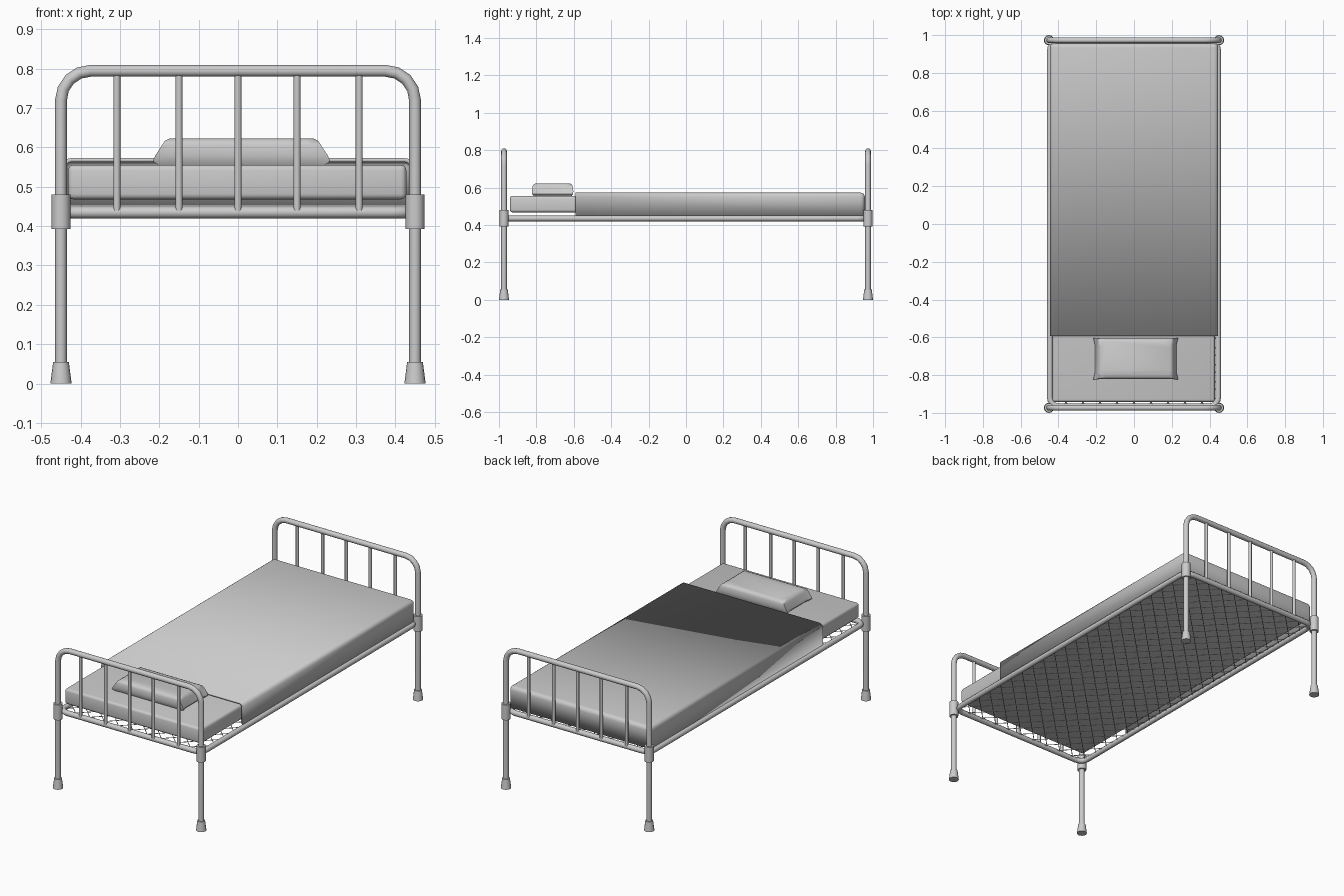
import bpy, bmesh, math
from mathutils import Vector

if "Cube" in bpy.data.objects:
    bpy.data.objects.remove(bpy.data.objects["Cube"])

POST_X, POST_Y = 0.45, 0.973


def smooth(ob, angle=40):
    bpy.ops.object.select_all(action='DESELECT')
    bpy.context.view_layer.objects.active = ob
    ob.select_set(True)
    bpy.ops.object.shade_smooth_by_angle(angle=math.radians(angle))


def tubes(name, paths, radius, res=4, cyclic=False):
    cu = bpy.data.curves.new(name, 'CURVE')
    cu.dimensions = '3D'
    cu.bevel_depth, cu.bevel_resolution = radius, res
    cu.use_fill_caps = True
    for path in paths:
        sp = cu.splines.new('POLY')
        sp.points.add(len(path) - 1)
        for p, co in zip(sp.points, path):
            p.co = (*co, 1)
        sp.use_cyclic_u = cyclic
    ob = bpy.data.objects.new(name, cu)
    bpy.context.collection.objects.link(ob)
    bpy.ops.object.select_all(action='DESELECT')
    bpy.context.view_layer.objects.active = ob
    ob.select_set(True)
    bpy.ops.object.convert(target='MESH')
    ob = bpy.context.object
    ob.name = name
    smooth(ob)
    return ob


def cone(name, x, y, z0, z1, r0, r1):
    bpy.ops.mesh.primitive_cone_add(vertices=16, radius1=r0, radius2=r1, depth=z1 - z0,
                                    location=(x, y, (z0 + z1) / 2))
    bpy.context.object.name = name
    smooth(bpy.context.object)


def mesh_object(name, bm):
    bmesh.ops.recalc_face_normals(bm, faces=bm.faces)
    me = bpy.data.meshes.new(name)
    bm.to_mesh(me)
    bm.free()
    ob = bpy.data.objects.new(name, me)
    bpy.context.collection.objects.link(ob)
    return ob


def box(lo, hi):
    bm = bmesh.new()
    bmesh.ops.create_cube(bm, size=1)
    lo, hi = Vector(lo), Vector(hi)
    for v in bm.verts:
        v.co = (lo + hi) / 2 + v.co * (hi - lo)
    return bm


def arc(cx, cy, r, a0, a1, n):
    return [(cx + r * math.cos(math.radians(a0 + (a1 - a0) * i / n)),
             cy + r * math.sin(math.radians(a0 + (a1 - a0) * i / n))) for i in range(n + 1)]


# Head and foot ends: bent tube, upright bars, collars, rubber feet
R = 0.075
arch = ([(-POST_X, 0.03)] + arc(-POST_X + R, 0.795 - R, R, 180, 90, 4)
        + arc(POST_X - R, 0.795 - R, R, 90, 0, 4) + [(POST_X, 0.03)])
for label, y in (("head", -POST_Y), ("foot", POST_Y)):
    tubes(label + "_end_tube", [[(x, y, z) for x, z in arch]], 0.015)
    tubes(label + "_end_bars", [[(x, y, 0.44), (x, y, 0.79)]
                                for x in (-0.308, -0.15, 0, 0.15, 0.308)], 0.009, 3)
    for side, x in (("left", -POST_X), ("right", POST_X)):
        cone(f"{label}_{side}_collar", x, y, 0.393, 0.48, 0.024, 0.024)
        cone(f"{label}_{side}_leg_cap", x, y, 0, 0.055, 0.027, 0.02)

# Rounded bed frame
FX, FY, FR = 0.446, 0.966, 0.05
loop = []
for sx, sy, a in ((1, 1, 0), (-1, 1, 90), (-1, -1, 180), (1, -1, 270)):
    loop += arc(sx * (FX - FR), sy * (FY - FR), FR, a, a + 90, 5)
tubes("bed_frame", [[(x, y, 0.435) for x, y in loop]], 0.015, cyclic=True)

# Diagonal wire mesh
WX, WY, STEP = 0.44, 0.96, 0.09
wires = []
for s in (1, -1):
    for k in range(-15, 16):
        c = (k + 0.5) * STEP
        y0, y1 = sorted(((-WX - c) * s, (WX - c) * s))
        y0, y1 = max(y0, -WY), min(y1, WY)
        if y1 - y0 > 0.05:
            wires.append([(s * y0 + c, y0, 0.437), (s * y1 + c, y1, 0.437)])
tubes("wire_mesh", wires, 0.002, 0)

# Mattress
bm = box((-0.432, -0.942, 0.468), (0.428, 0.94, 0.556))
bmesh.ops.bevel(bm, geom=bm.edges[:], offset=0.014, segments=3, profile=0.5, affect='EDGES')
smooth(mesh_object("mattress", bm))

# Blanket: open at the bottom and towards the pillow
bm = box((-0.446, -0.592, 0.452), (0.446, 0.956, 0.573))
bm.normal_update()
bmesh.ops.delete(bm, geom=[f for f in bm.faces if f.normal.z < -0.5 or f.normal.y < -0.5],
                 context='FACES_ONLY')
bmesh.ops.bevel(bm, geom=[e for e in bm.edges if len(e.link_faces) == 2],
                offset=0.022, segments=4, profile=0.5, affect='EDGES')
blanket = mesh_object("blanket", bm)
sol = blanket.modifiers.new("thickness", 'SOLIDIFY')
sol.thickness, sol.offset = 0.01, -1
smooth(blanket)

# Pillow: stacked loops with slightly pinched corners
bm = bmesh.new()
rings = []
for hx, hy, z, pinch in ((0.205, 0.098, 0.554, 0.006), (0.216, 0.105, 0.566, 0.009),
                         (0.212, 0.107, 0.580, 0.007), (0.200, 0.107, 0.606, 0.002),
                         (0.195, 0.102, 0.617, 0), (0.183, 0.090, 0.623, 0)):
    ring = []
    for sx, sy in ((1, 1), (-1, 1), (-1, -1), (1, -1)):
        pts = [(hx, hy - 0.03), (hx + pinch, hy + pinch * 0.5), (hx - 0.03, hy)]
        if sx * sy < 0:
            pts.reverse()
        ring += [bm.verts.new((0.009 + sx * px, -0.713 + sy * py, z)) for px, py in pts]
    rings.append(ring)
for a, b in zip(rings, rings[1:]):
    for i in range(len(a)):
        j = (i + 1) % len(a)
        bm.faces.new((a[i], a[j], b[j], b[i]))
bm.faces.new(rings[0])
bm.faces.new(rings[-1])
smooth(mesh_object("pillow", bm))
